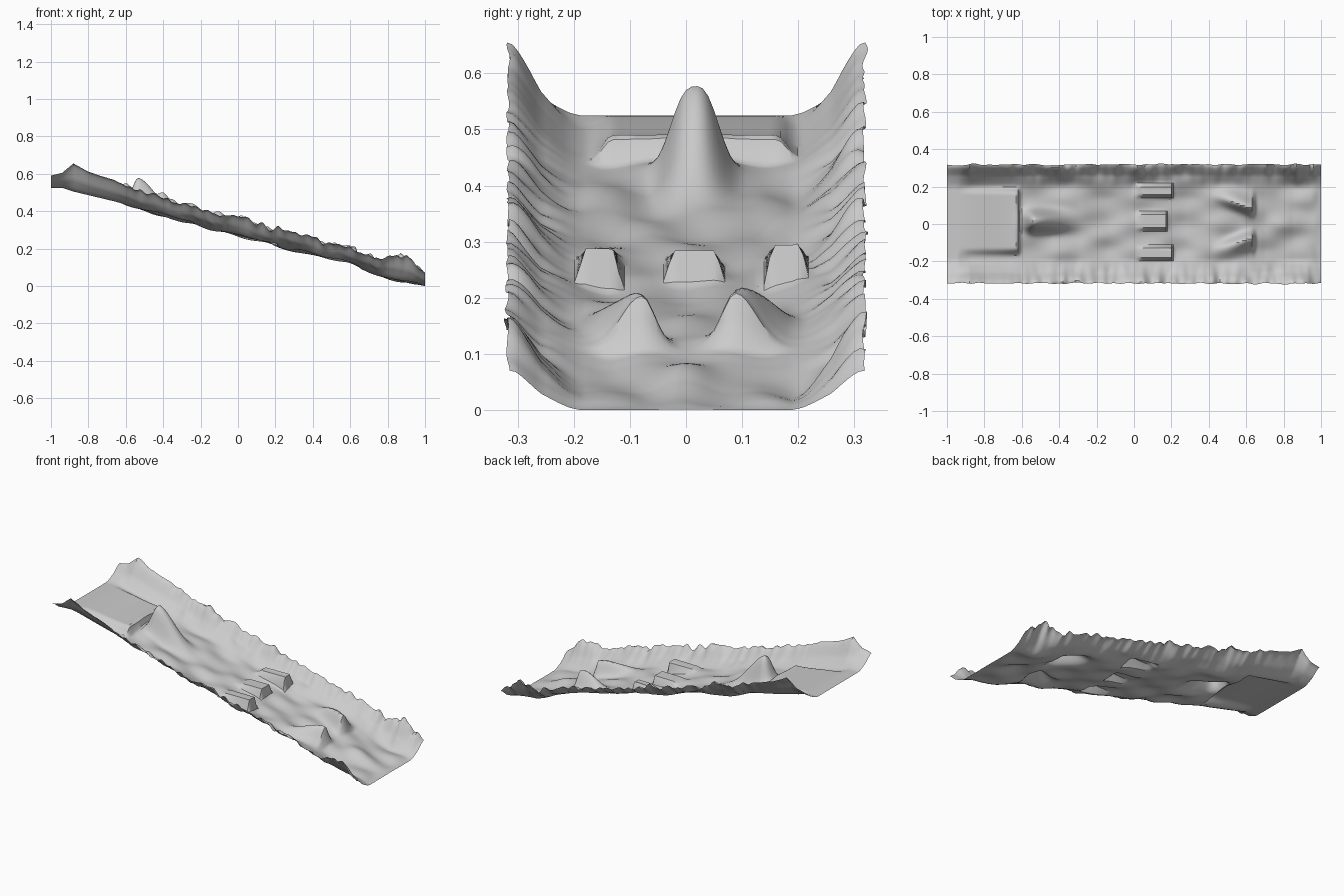
import bpy, bmesh, math
from mathutils import Vector, noise

if "Cube" in bpy.data.objects:
    bpy.data.objects.remove(bpy.data.objects["Cube"])

NX, NY = 200, 64
HALF_W = 0.318


def interp(pts, t):
    """Piecewise linear profile lookup."""
    if t <= pts[0][0]:
        return pts[0][1]
    for (a, u), (b, v) in zip(pts, pts[1:]):
        if t <= b:
            return u + (v - u) * (t - a) / (b - a)
    return pts[-1][1]


def step(a, b, t):
    """Smooth step from 0 at a to 1 at b."""
    t = max(0.0, min(1.0, (t - a) / (b - a)))
    return t * t * (3 - 2 * t)


def band(lo, hi, soft, t):
    return step(lo - soft, lo, t) * (1 - step(hi, hi + soft, t))


# Long section of the floor, bank height along the run, bank cross-section
FLOOR = [(-1, .525), (-.94, .525), (-.88, .505), (-.65, .45), (-.4, .38), (-.2, .325),
         (0, .275), (.2, .218), (.4, .17), (.6, .118), (.7, .08), (.85, .032), (1, .0)]
BANK_H = [(-1, .065), (-.94, .08), (-.88, .15), (-.8, .125), (-.6, .105), (-.3, .09),
          (0, .09), (.3, .09), (.6, .085), (.75, .095), (.86, .13), (.93, .12), (1, .07)]
BANK = [(.19, 0), (.21, .07), (.23, .2), (.26, .43), (.285, .75), (.305, .97), (.318, 1)]
# Kicker ramps: y low, y high, x end, lip height
KICKERS = [(-.178, -.132, .2, .288), (-.02, .05, .17, .284), (.157, .2, .2, .294)]


def height(x, y):
    z = interp(FLOOR, x)
    calm = step(-.75, -.45, x) * (1 - step(.95, 1, x))
    # rippled snow
    z += calm * (.006 * math.cos(2 * math.pi * y / .14) * math.sin(15 * x + 1)
                 + .016 * noise.noise(Vector((x * 7, y * 8, 1.3))))
    # start platform with a drop at its lip
    deck = .525 - .035 * step(-.95, -.62, x)
    w = band(-.13, .16, .045, y) * (1 - step(-.625, -.605, x))
    z += w * max(0, deck - z)
    # tall mound with a long downhill tail
    dx = x + .53
    along = math.exp(-(dx / (.05 if dx < 0 else .13)) ** 2)
    z += .165 * along * math.exp(-(abs(y - .015) / .052) ** 2.6)
    # three kickers
    for lo, hi, end, lip in KICKERS:
        w = band(lo, hi, .022, y) * step(-.01, .05, x) * (1 - step(end, end + .012, x))
        z += w * max(0, lip - .06 * (x - end) * -.2 - z)
    # pair of curved horns
    for s in (-1, 1):
        v = s * (y - .005)
        crest = .085 + .3 * max(0, .62 - x)
        d = v - crest
        side = math.exp(-(d / (.034 if d < 0 else .055)) ** 2)
        run = step(.40, .60, x) * (1 - step(.63, .655, x))
        z += .092 * side * run
    # landing bump
    z += .02 * math.exp(-((x - .78) / .13) ** 2 - (y / .05) ** 2)
    # ragged side banks
    rough = 1 + .28 * noise.noise(Vector((x * 14, math.copysign(3, y), 0))) * calm \
        + .25 * noise.noise(Vector((x * 26, y * 9, 5))) * calm
    z += interp(BANK_H, x) * interp(BANK, abs(y)) * rough
    return max(z, 0)


# Slope surface: a grid lifted by the height function
bm = bmesh.new()
rows = []
for i in range(NX + 1):
    x = -1 + 2 * i / NX
    row = []
    for j in range(NY + 1):
        y = HALF_W * (2 * j / NY - 1)
        edge = step(.27, .318, abs(y))
        wobble = .009 * noise.noise(Vector((x * 18, y * 4, 8))) * edge
        row.append(bm.verts.new((x, y + wobble, height(x, y))))
    rows.append(row)
for a, b in zip(rows, rows[1:]):
    for j in range(NY):
        bm.faces.new((a[j], b[j], b[j + 1], a[j + 1]))

mesh = bpy.data.meshes.new("snow_slope")
bm.to_mesh(mesh)
bm.free()
slope = bpy.data.objects.new("snow_slope", mesh)
bpy.context.collection.objects.link(slope)
bpy.context.view_layer.objects.active = slope
slope.select_set(True)
bpy.ops.object.shade_smooth_by_angle(angle=math.radians(35))
